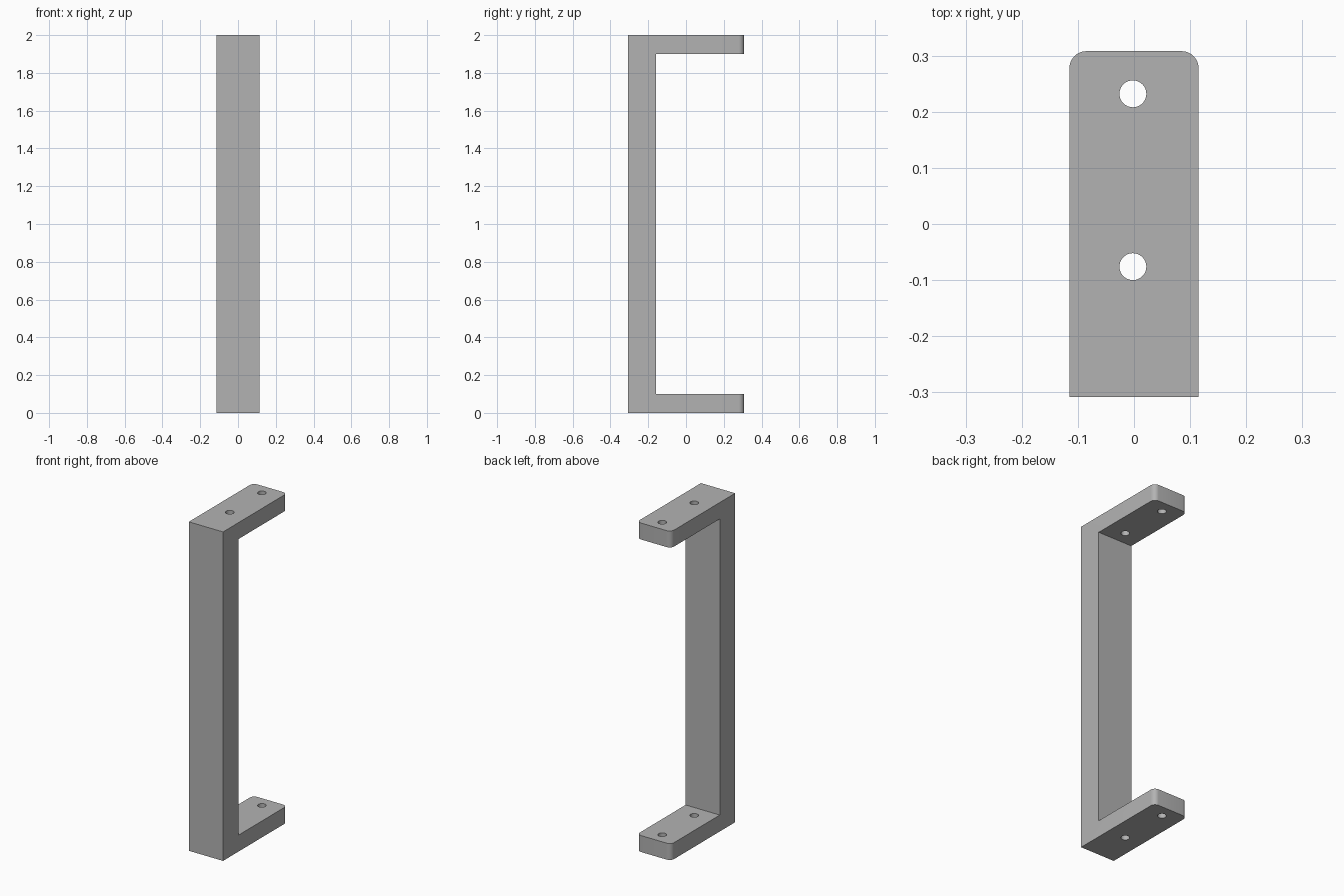
import bpy
import bmesh
from mathutils import Matrix, Vector

HALF_W, HALF_D, HEIGHT = 0.115, 0.308, 2.0
ARM, POST_BACK = 0.1, -0.16
CORNER_R, HOLE_R = 0.03, 0.024

cube = bpy.data.objects.get("Cube")
if cube:
    bpy.data.objects.remove(cube, do_unlink=True)

# Plain grey material
grey = bpy.data.materials.new("plain grey")
grey.use_nodes = True
colour = (0.45, 0.45, 0.45, 1)
grey.diffuse_color = colour
grey.node_tree.nodes["Principled BSDF"].inputs["Base Color"].default_value = colour


def add_object(name, bm):
    mesh = bpy.data.meshes.new(name)
    bmesh.ops.recalc_face_normals(bm, faces=bm.faces)
    bm.to_mesh(mesh)
    bm.free()
    mesh.materials.append(grey)
    obj = bpy.data.objects.new(name, mesh)
    bpy.context.collection.objects.link(obj)
    return obj


# C-shaped side profile, extruded across the width
profile = [
    (-HALF_D, 0), (HALF_D, 0), (HALF_D, ARM), (POST_BACK, ARM),
    (POST_BACK, HEIGHT - ARM), (HALF_D, HEIGHT - ARM),
    (HALF_D, HEIGHT), (-HALF_D, HEIGHT),
]
bm = bmesh.new()
side = bm.faces.new([bm.verts.new((-HALF_W, y, z)) for y, z in profile])
result = bmesh.ops.extrude_face_region(bm, geom=[side])
moved = [v for v in result["geom"] if isinstance(v, bmesh.types.BMVert)]
bmesh.ops.translate(bm, verts=moved, vec=(2 * HALF_W, 0, 0))

# Rounded vertical corners at the arm tips
tips = [e for e in bm.edges
        if all(v.co.y > HALF_D - 0.001 for v in e.verts)
        and abs(e.verts[0].co.x - e.verts[1].co.x) < 0.001]
bmesh.ops.bevel(bm, geom=tips, offset=CORNER_R, segments=8,
                profile=0.5, affect='EDGES')
bracket = add_object("bracket", bm)

# Screw holes through both arms
bm = bmesh.new()
for y in (-0.076, 0.232):
    for z in (ARM / 2, HEIGHT - ARM / 2):
        bmesh.ops.create_cone(
            bm, cap_ends=True, segments=32, radius1=HOLE_R, radius2=HOLE_R,
            depth=2 * ARM, matrix=Matrix.Translation(Vector((-0.002, y, z))))
cutter = add_object("hole_cutter", bm)

bpy.context.view_layer.objects.active = bracket
bracket.select_set(True)
cut = bracket.modifiers.new("holes", 'BOOLEAN')
cut.operation = 'DIFFERENCE'
cut.solver = 'EXACT'
cut.object = cutter
bpy.ops.object.modifier_apply(modifier=cut.name)
bpy.data.objects.remove(cutter, do_unlink=True)

# Smooth rounded surfaces, crisp edges
bpy.ops.object.shade_smooth_by_angle(angle=0.6)
